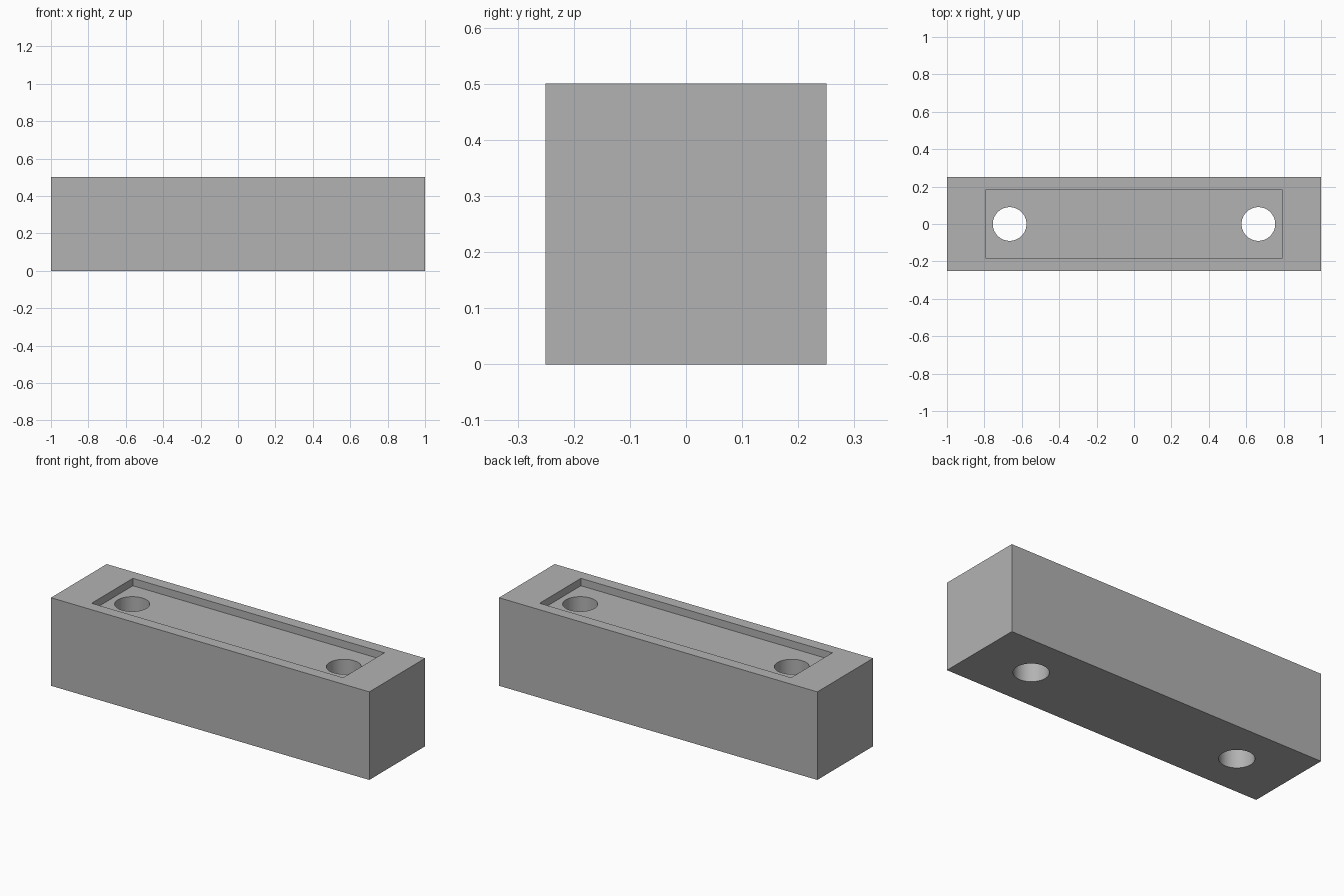
import bpy
import math

default = bpy.data.objects.get("Cube")
if default:
    bpy.data.objects.remove(default, do_unlink=True)

LENGTH, WIDTH, HEIGHT = 2.0, 0.5, 0.5
POCKET_LENGTH, POCKET_WIDTH, POCKET_DEPTH = 1.58, 0.37, 0.042
HOLE_X, HOLE_RADIUS = 0.665, 0.09

grey = bpy.data.materials.new("plain grey")
grey.use_nodes = True
colour = (0.448, 0.448, 0.448, 1.0)
grey.diffuse_color = colour
grey.node_tree.nodes["Principled BSDF"].inputs["Base Color"].default_value = colour


def box(name, size, z):
    bpy.ops.mesh.primitive_cube_add(size=1, location=(0, 0, z))
    obj = bpy.context.object
    obj.name = name
    obj.scale = size
    bpy.ops.object.transform_apply(location=True, rotation=False, scale=True)
    obj.data.materials.append(grey)
    return obj


def cut(target, cutter):
    mod = target.modifiers.new(cutter.name, "BOOLEAN")
    mod.operation = "DIFFERENCE"
    mod.solver = "EXACT"
    mod.object = cutter
    cutter.hide_render = True
    bpy.ops.object.select_all(action="DESELECT")
    target.select_set(True)
    bpy.context.view_layer.objects.active = target
    bpy.ops.object.modifier_apply(modifier=mod.name)
    bpy.data.objects.remove(cutter, do_unlink=True)


# Solid block
block = box("block", (LENGTH, WIDTH, HEIGHT), HEIGHT / 2)

# Shallow pocket in the top
cut(block, box("pocket_cutter", (POCKET_LENGTH, POCKET_WIDTH, POCKET_DEPTH * 2), HEIGHT))

# Bolt holes running right through
for side in (-1, 1):
    bpy.ops.mesh.primitive_cylinder_add(
        vertices=64, radius=HOLE_RADIUS, depth=HEIGHT * 2,
        location=(side * HOLE_X, 0, HEIGHT / 2))
    hole = bpy.context.object
    hole.name = "hole_cutter"
    hole.data.materials.append(grey)
    cut(block, hole)

# Smooth hole walls, sharp block edges
bpy.ops.object.shade_smooth_by_angle(angle=math.radians(30))
